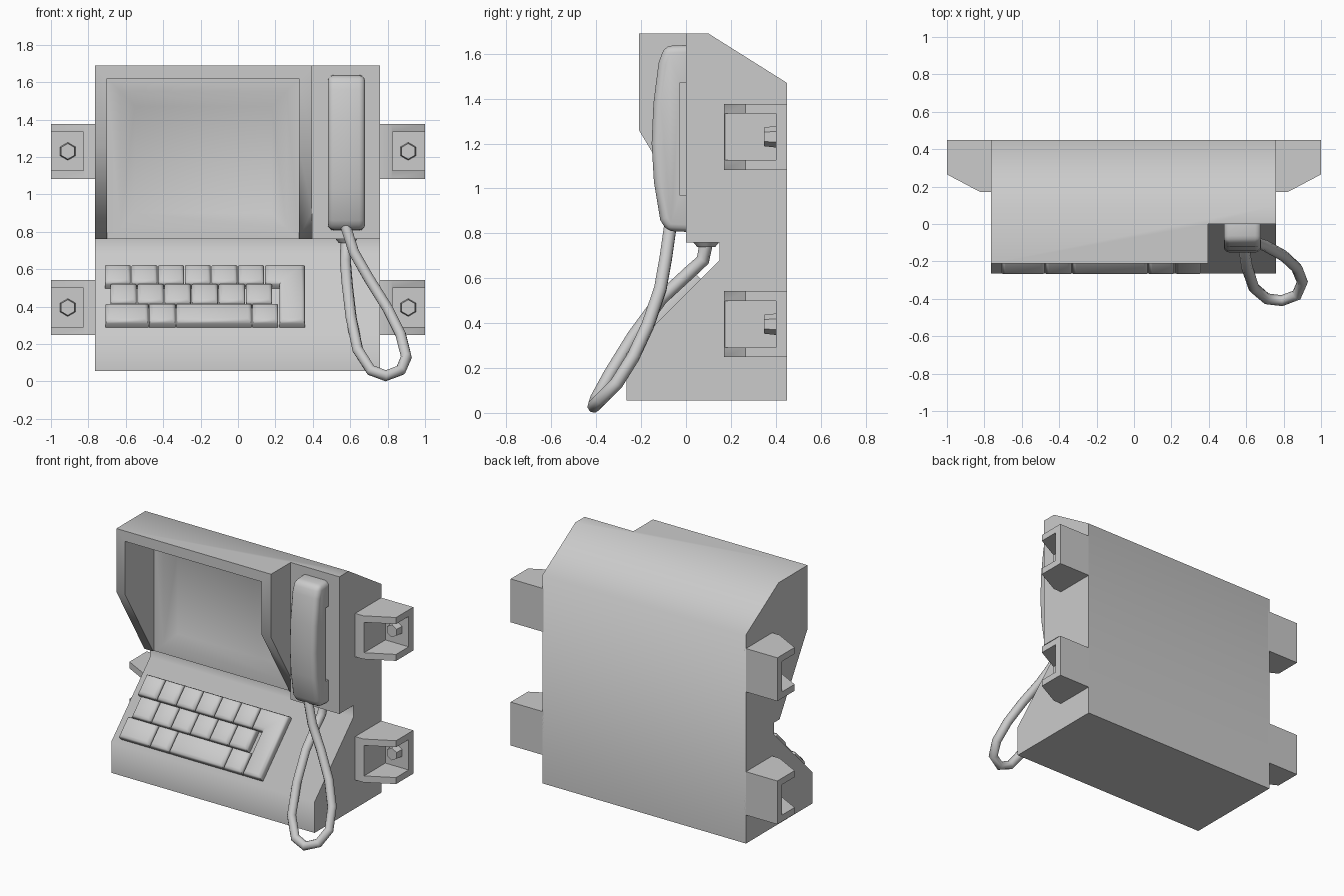
import bpy, bmesh, math
from mathutils import Matrix

if "Cube" in bpy.data.objects:
    bpy.data.objects.remove(bpy.data.objects["Cube"], do_unlink=True)

grey = bpy.data.materials.new("plain_grey")
grey.use_nodes = True
grey.diffuse_color = (0.6, 0.6, 0.6, 1)
grey.node_tree.nodes["Principled BSDF"].inputs["Base Color"].default_value = (0.6, 0.6, 0.6, 1)


def add_object(name, bm):
    bmesh.ops.recalc_face_normals(bm, faces=bm.faces)
    mesh = bpy.data.meshes.new(name)
    bm.to_mesh(mesh)
    bm.free()
    mesh.materials.append(grey)
    ob = bpy.data.objects.new(name, mesh)
    bpy.context.collection.objects.link(ob)
    return ob


def prism(name, outline, lo, hi, axis="x"):
    """Extrude an outline: (y, z) along x, or (x, y) along z."""
    def place(p, t):
        return (t, p[0], p[1]) if axis == "x" else (p[0], p[1], t)
    bm = bmesh.new()
    a = [bm.verts.new(place(p, lo)) for p in outline]
    b = [bm.verts.new(place(p, hi)) for p in outline]
    bm.faces.new(a)
    bm.faces.new(b)
    for i in range(len(a)):
        j = (i + 1) % len(a)
        bm.faces.new((a[i], a[j], b[j], b[i]))
    return add_object(name, bm)


def box(name, x, y, z):
    return prism(name, [(y[0], z[0]), (y[1], z[0]), (y[1], z[1]), (y[0], z[1])], x[0], x[1])


def activate(ob):
    bpy.ops.object.select_all(action="DESELECT")
    ob.select_set(True)
    bpy.context.view_layer.objects.active = ob


def combine(ob, other, operation="DIFFERENCE"):
    activate(ob)
    mod = ob.modifiers.new("combine", "BOOLEAN")
    mod.operation, mod.object, mod.solver = operation, other, "EXACT"
    bpy.ops.object.modifier_apply(modifier=mod.name)
    bpy.data.objects.remove(other, do_unlink=True)


def smooth(ob, degrees):
    activate(ob)
    bpy.ops.object.shade_smooth_by_angle(angle=math.radians(degrees))


# Housing: side profile with hood and sloping keyboard desk
housing = prism("housing", [
    (0.45, 0.055), (0.45, 1.47), (0.10, 1.69), (-0.21, 1.69), (-0.21, 1.26),
    (0.09, 0.76), (0.15, 0.76), (0.15, 0.68), (-0.265, 0.265), (-0.265, 0.055)], -0.765, 0.76)
combine(housing, box("handset_cut", (0.395, 1), (-1, 0), (0.72, 2)))
combine(housing, prism("panel_fill", [(0, 0.76), (0, 0.95), (0.2, 0.95), (0.2, 0.76)], 0.395, 0.76), "UNION")
combine(housing, box("hood_cut", (-0.70, 0.325), (-1, 0.10), (0.72, 1.62)))

# Screen: shallow sunken pane with sloping rim
bm = bmesh.new()
rings = []
for y, inset in ((0.08, -0.04), (0.14, 0.08)):
    x0, x1, z0, z1 = -0.63 + inset, 0.26 - inset, 0.82 + inset, 1.55 - inset
    rings.append([bm.verts.new((x, y, z)) for x, z in ((x0, z0), (x1, z0), (x1, z1), (x0, z1))])
for ring in rings:
    bm.faces.new(ring)
for i in range(4):
    j = (i + 1) % 4
    bm.faces.new((rings[0][i], rings[0][j], rings[1][j], rings[1][i]))
combine(housing, add_object("screen_cut", bm))
smooth(housing, 60)

# Keyboard: rounded keys standing on the 45 degree desk
DESK = Matrix.Translation((0, -0.265, 0.265)) @ Matrix.Rotation(math.radians(45), 4, "X")


def key(name, outline):
    bm = bmesh.new()
    base = bm.faces.new([bm.verts.new((u, v, -0.005)) for u, v in outline])
    base.normal_update()
    top = bmesh.ops.extrude_face_region(bm, geom=[base])["geom"]
    bmesh.ops.translate(bm, vec=(0, 0, 0.035), verts=[g for g in top if isinstance(g, bmesh.types.BMVert)])
    face = [g for g in top if isinstance(g, bmesh.types.BMFace)]
    bm.normal_update()
    for thickness, depth in ((0.007, 0.013), (0.014, 0.007)):
        bmesh.ops.inset_region(bm, faces=face, thickness=thickness, depth=depth, use_even_offset=True)
    bm.transform(DESK)
    smooth(add_object(name, bm), 50)


GAP = 0.002
rows = [
    (0.03, 0.178, [-0.71, -0.477, -0.332, 0.075, 0.217]),
    (0.178, 0.326, [-0.685 + 0.145 * i for i in range(7)]),
    (0.326, 0.47, [-0.714 + 0.1425 * i for i in range(7)]),
]
for r, (v0, v1, edges) in enumerate(rows):
    for k, (u0, u1) in enumerate(zip(edges, edges[1:])):
        a, b, c, d = u0 + GAP, u1 - GAP, v0 + GAP, v1 - GAP
        key(f"key_row{r + 1}_{k + 1}", [(a, c), (b, c), (b, d), (a, d)])
key("enter_key", [(0.222, 0.032), (0.357, 0.032), (0.357, 0.468),
                  (0.145, 0.468), (0.145, 0.328), (0.222, 0.328)])

# Handset: curved bar with rounded edges and a finger gap behind the grip
handset = prism("handset", [
    (0.04, 0.805), (-0.085, 0.81), (-0.115, 0.86), (-0.143, 1.03), (-0.153, 1.2),
    (-0.145, 1.38), (-0.122, 1.56), (-0.095, 1.635), (0.04, 1.64)], 0.48, 0.68)
activate(handset)
bevel = handset.modifiers.new("round", "BEVEL")
bevel.width, bevel.segments = 0.032, 3
bevel.limit_method, bevel.angle_limit = "ANGLE", math.radians(25)
bpy.ops.object.modifier_apply(modifier=bevel.name)
combine(handset, box("grip_cut", (0.4, 0.8), (-0.03, 0.1), (0.97, 1.47)))
smooth(handset, 50)

# Cord: hanging loop from the handset to the socket
path = [(0.575, -0.07, 0.83), (0.62, -0.09, 0.69), (0.70, -0.115, 0.55), (0.80, -0.17, 0.39),
        (0.87, -0.235, 0.25), (0.90, -0.31, 0.13), (0.87, -0.38, 0.06), (0.79, -0.41, 0.03),
        (0.71, -0.40, 0.06), (0.64, -0.34, 0.17), (0.605, -0.235, 0.34), (0.585, -0.11, 0.51),
        (0.575, 0.02, 0.63), (0.575, 0.075, 0.68), (0.58, 0.09, 0.755)]
curve = bpy.data.curves.new("cord", "CURVE")
curve.dimensions = "3D"
curve.bevel_depth, curve.bevel_resolution, curve.use_fill_caps = 0.03, 2, True
spline = curve.splines.new("POLY")
spline.points.add(len(path) - 1)
for point, co in zip(spline.points, path):
    point.co = (*co, 1)
spline.use_smooth = True
curve.materials.append(grey)
bpy.context.collection.objects.link(bpy.data.objects.new("cord", curve))


def cone(name, sides, r1, r2, depth, location, tilt=0):
    bpy.ops.mesh.primitive_cone_add(vertices=sides, radius1=r1, radius2=r2, depth=depth,
                                    location=location, rotation=(tilt, 0, 0))
    ob = bpy.context.object
    ob.name = name
    ob.data.materials.append(grey)
    smooth(ob, 35)


# Socket under the handset panel
cone("cord_socket", 12, 0.04, 0.058, 0.022, (0.58, 0.09, 0.75))

# Wall brackets with open pockets and hexagonal bolts
for side, s in (("left", 1), ("right", -1)):
    for level, z in (("upper", 1.23), ("lower", 0.395)):
        bracket = prism(f"{level}_{side}_bracket", [
            (s * 0.755, 0.17), (s * 0.82, 0.17), (s, 0.265), (s, 0.45), (s * 0.755, 0.45)],
            z - 0.147, z + 0.147, "z")
        combine(bracket, box("pocket_cut", sorted((s * 0.825, s * 1.1)), (0, 0.40), (z - 0.103, z + 0.103)))
        smooth(bracket, 30)
        cone(f"{level}_{side}_bolt", 6, 0.048, 0.042, 0.055, (s * 0.91, 0.375, z), math.radians(90))
